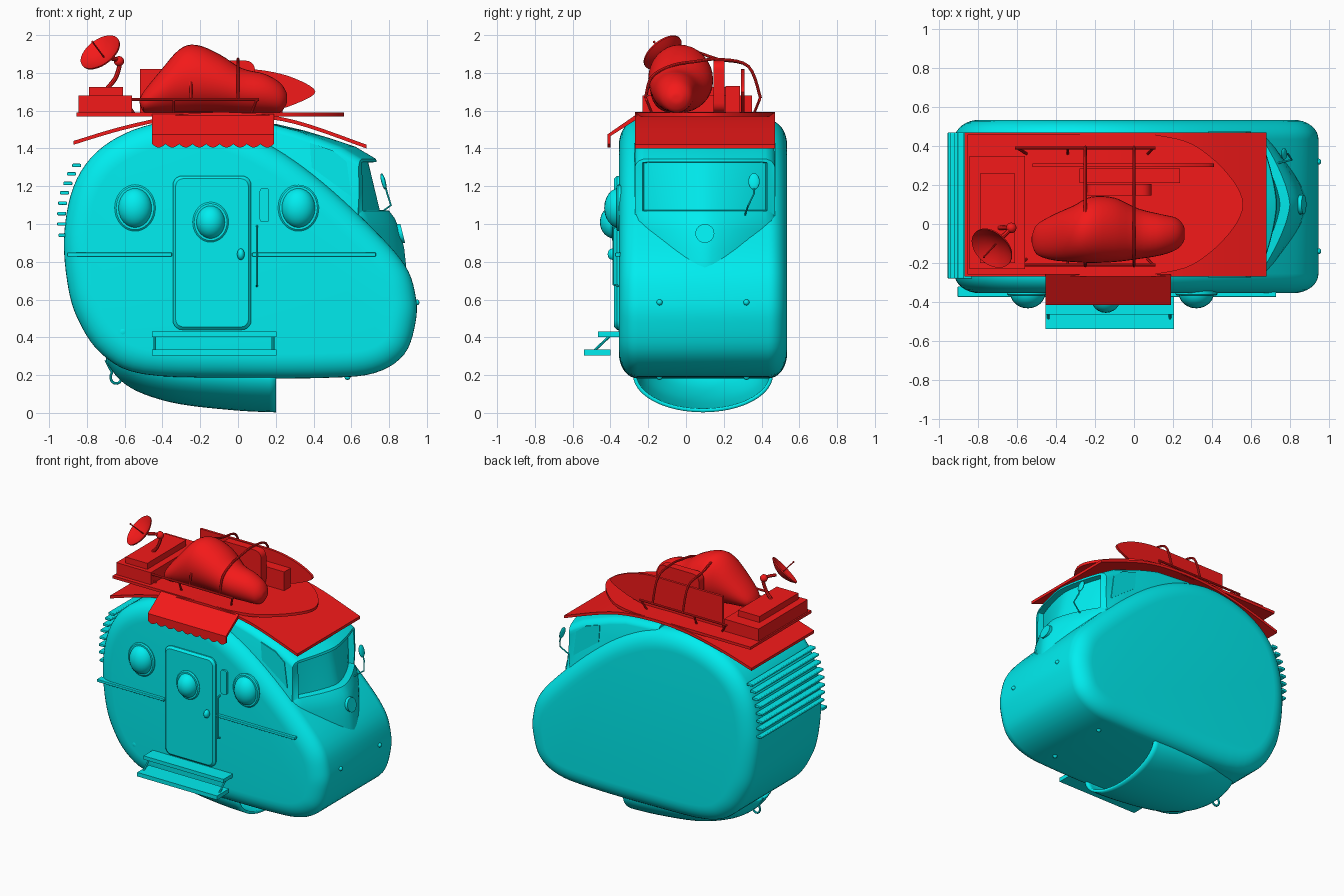
import bpy, bmesh, math
from mathutils import Vector

if "Cube" in bpy.data.objects:
    bpy.data.objects.remove(bpy.data.objects["Cube"])

def material(name, rgb):
    m = bpy.data.materials.new(name)
    m.diffuse_color = (*rgb, 1)
    m.use_nodes = True
    m.node_tree.nodes["Principled BSDF"].inputs["Base Color"].default_value = m.diffuse_color
    return m

CYAN = material("cyan_paint", (0.0, 0.85, 0.87))
RED = material("red_paint", (0.9, 0.01, 0.01))

def finish(ob, mat, bevel=0):
    bpy.ops.object.select_all(action='DESELECT')
    bpy.context.view_layer.objects.active = ob
    ob.select_set(True)
    ob.data.materials.append(mat)
    bpy.ops.object.shade_smooth_by_angle(angle=math.radians(35))
    if bevel:
        b = ob.modifiers.new("bevel", 'BEVEL')
        b.width, b.segments = bevel, 3
    return ob

def loft(name, rings, mat, caps=True, closed=True, bevel=0):
    bm = bmesh.new()
    rows = [[bm.verts.new(p) for p in r] for r in rings]
    n = len(rows[0])
    for a, b in zip(rows, rows[1:]):
        for i in range(n if closed else n - 1):
            j = (i + 1) % n
            bm.faces.new((a[i], a[j], b[j], b[i]))
    if caps:
        bm.faces.new(rows[0])
        bm.faces.new(rows[-1])
    bmesh.ops.recalc_face_normals(bm, faces=bm.faces)
    me = bpy.data.meshes.new(name)
    bm.to_mesh(me)
    bm.free()
    ob = bpy.data.objects.new(name, me)
    bpy.context.collection.objects.link(ob)
    return finish(ob, mat, bevel)

def box(name, x, y, z, mat, bevel=0):
    rings = [[(x[0], y[0], h), (x[1], y[0], h), (x[1], y[1], h), (x[0], y[1], h)] for h in z]
    return loft(name, rings, mat, bevel=bevel)

def plate(name, outline, y0, y1, mat):  # x-z outline extruded along y
    return loft(name, [[(x, y, z) for x, z in outline] for y in (y0, y1)], mat)

def tube(name, pts, r, mat):
    cu = bpy.data.curves.new(name, 'CURVE')
    cu.dimensions, cu.bevel_depth, cu.bevel_resolution, cu.use_fill_caps = '3D', r, 2, True
    sp = cu.splines.new('POLY')
    sp.points.add(len(pts) - 1)
    for p, c in zip(sp.points, pts):
        p.co = (*c, 1)
    tmp = bpy.data.objects.new(name + "_path", cu)
    me = bpy.data.meshes.new_from_object(tmp)
    bpy.data.objects.remove(tmp)
    ob = bpy.data.objects.new(name, me)
    bpy.context.collection.objects.link(ob)
    return finish(ob, mat)

def spline(pts, steps, closed=True):
    pts = [Vector(p) for p in pts]
    n, out = len(pts), []
    get = (lambda i: pts[i % n]) if closed else (lambda i: pts[max(0, min(n - 1, i))])
    for i in range(n if closed else n - 1):
        a, b, c, d = (get(i + k) for k in (-1, 0, 1, 2))
        for s in range(steps):
            t = s / steps
            out.append(0.5 * (2*b + (c - a)*t + (2*a - 5*b + 4*c - d)*t*t + (3*b - a - 3*c + d)*t**3))
    return out if closed else out + [pts[-1]]

def ball(name, c, r, mat, seg=24):
    bpy.ops.mesh.primitive_uv_sphere_add(segments=seg, ring_count=seg // 2, radius=1, location=c)
    ob = bpy.context.object
    ob.name, ob.scale = name, r
    return finish(ob, mat)

def rounded(x0, x1, z0, z1, r):
    return [(cx + r*math.cos(math.radians(q + k*18)), cz + r*math.sin(math.radians(q + k*18)))
            for cx, cz, q in ((x1-r, z1-r, 0), (x0+r, z1-r, 90), (x0+r, z0+r, 180), (x1-r, z0+r, 270))
            for k in range(6)]

# Egg shaped main shell with rounded side edges
prof = spline([(-.92, .95), (-.905, .7), (-.85, .5), (-.72, .31), (-.5, .205), (0, .185), (.45, .185),
               (.72, .21), (.88, .31), (.94, .48), (.94, .62), (.885, .78), (.72, .97), (.45, 1.22),
               (.2, 1.4), (-.05, 1.515), (-.3, 1.55), (-.55, 1.5), (-.75, 1.38), (-.87, 1.2)], 5)
normals = []
for i, p in enumerate(prof):
    t = (prof[(i + 1) % len(prof)] - prof[i - 1]).normalized()
    normals.append(Vector((-t.y, t.x)))
rings = []
for side in (-1, 1):
    for k in range(9):
        a = math.radians(k * 11.25 if side < 0 else 90 - k * 11.25)
        y = .09 + side * (.345 + .1 * math.cos(a))
        rings.append([(p.x + .13*(1 - math.sin(a))*q.x, y, p.y + .13*(1 - math.sin(a))*q.y)
                      for p, q in zip(prof, normals)])
loft("body_shell", rings, CYAN)

# Cab with wrapped nose and recessed windscreen (x, z, recess)
cab = [(-.1, 1.55, 0), (.2, 1.53, 0), (.35, 1.495, 0), (.5, 1.45, 0), (.62, 1.41, 0), (.73, 1.345, 0),
       (.735, 1.328, 0), (.735, 1.325, .045), (.77, 1.2, .05), (.795, 1.075, .045), (.8, 1.07, 0),
       (.83, 1.03, 0), (.855, .97, 0), (.88, .87, 0), (.893, .75, 0), (.8, .68, 0), (.3, .9, 0), (-.1, 1.2, 0)]
us = [-1, -.985, -.95, -.89, -.87] + [i / 10 for i in range(-8, 9)] + [.87, .89, .95, .985, 1]
rings = []
for u in us:
    ring = []
    for x, z, rec in cab:
        bend = .22 - .13 * max(0, min(1, (z - .85) / .5))
        bend *= max(0, min(1, x / .6)) * abs(u)**1.5
        ring.append((x - bend - (rec if abs(u) < .88 else 0), .1 + .37*u, z - .04*abs(u)**24))
    rings.append(ring)
loft("cab", rings, CYAN)
for y in (-.27, .47):
    plate("cab_side_window", [(.38, 1.43), (.39, 1.3), (.6, 1.145), (.575, 1.33), (.5, 1.39)], y - .005, y + .005, CYAN)
badge = [(.05*math.cos(k*math.pi/12), .05*math.sin(k*math.pi/12)) for k in range(24)]
loft("nose_disc", [[(x - .25*v, .1 + u, .95 + v) for u, v in badge] for x in (.83, .872)], CYAN)

# Scoop under the floor, open towards the front
rings = []
for x, zt, zb, w in spline([(-.7, .34, .27, .13), (-.62, .31, .17, .24), (-.5, .27, .1, .3),
                            (-.3, .23, .045, .35), (0, .21, .012, .37), (.2, .2, .003, .37)], 4, False):
    rings.append([(x, .09 + w*math.cos(a), zt - (zt - zb)*math.sin(a)) for a in [k*math.pi/24 for k in range(25)]])
scoop = loft("belly_scoop", rings, CYAN, caps=False, closed=False)
s = scoop.modifiers.new("thickness", 'SOLIDIFY')
s.thickness, s.offset = .02, 1 if scoop.data.polygons[60].normal.z > 0 else -1
s.offset = -1 if scoop.data.polygons[len(scoop.data.polygons)//2 + 12].normal.z < 0 else 1

# Door, portholes, trims and handles
door = rounded(-.345, .07, .44, 1.255, .05)
inner = rounded(-.33, .055, .455, 1.24, .04)
loft("door", [[(x, y, z) for x, z in o] for o, y in ((door, -.33), (door, -.365), (inner, -.38))], CYAN)
for x, z, rx, rz, y in ((-.545, 1.085, .09, .105, -.355), (.32, 1.085, .09, .105, -.355), (-.145, 1.01, .077, .088, -.378)):
    ball("porthole_dome", (x, y, z), (rx, .078, rz), CYAN)
    ring = [(math.cos(k*math.pi/18), math.sin(k*math.pi/18)) for k in range(36)]
    loft("porthole_rim", [[(x + (rx + d)*c, yy, z + (rz + d)*q) for c, q in ring]
                          for d, yy in ((.018, y + .01), (.018, y - .006), (.01, y - .013))], CYAN)
for x in ((-.905, -.35), (.075, .73)):
    box("side_trim", x, (-.375, -.32), (.828, .848), CYAN, .004)
ball("door_knob", (.015, -.39, .84), (.02, .025, .03), CYAN, 16)
tube("door_rail", [(.1, -.35, .67), (.1, -.385, .68), (.1, -.385, .98), (.1, -.35, .99)], .006, CYAN)
plate("wall_lamp", rounded(.115, .165, 1.01, 1.19, .015), -.37, -.34, CYAN)
ball("side_lamp", (-.61, -.345, .43), (.028, .012, .028), CYAN, 16)

# Folding steps
box("upper_step", (-.455, .205), (-.465, -.34), (.403, .43), CYAN)
box("lower_step", (-.455, .205), (-.54, -.4), (.305, .335), CYAN)
for x in (-.44, .185):
    tube("step_strut", [(x, -.4, .41), (x, -.485, .33)], .007, CYAN)

# Rear louvres, tow eye, mirror and studs
for x, z in ((-.938, .94), (-.945, 1), (-.945, 1.055), (-.94, 1.11), (-.93, 1.165), (-.912, 1.215), (-.893, 1.265), (-.866, 1.31)):
    box("rear_louvre", (x - .012, x + .035), (-.28, .47), (z - .009, z + .009), CYAN, .005)
tube("tow_eye", [(-.7, .09, .28)] + [(-.645 + .03*math.cos(a), .09, .19 + .035*math.sin(a))
     for a in [2.4 + k*.5 for k in range(12)]] + [(-.58, .09, .22)], .007, CYAN)
mirror = ball("mirror", (.77, .36, 1.225), (.012, .03, .045), CYAN, 20)
mirror.rotation_euler = (0, -.25, 0)
tube("mirror_arm", [(.73, .31, 1.04), (.81, .33, 1.1), (.79, .36, 1.16), (.775, .36, 1.22)], .005, CYAN)
for y in (-.14, .32):
    ball("nose_stud", (.945, y, .585), (.016, .016, .016), CYAN, 12)
    ball("floor_stud", (.58, y, .19), (.016, .016, .016), CYAN, 12)

# Red roof sheet, deck board and awning
arch = spline([(-.87, 1.42), (-.6, 1.5), (-.3, 1.56), (0, 1.57), (.3, 1.53), (.68, 1.4)], 5, False)
plate("roof_sheet", [(p.x, p.y) for p in arch] + [(p.x, p.y + .02) for p in reversed(arch)], -.27, .47, RED)
nose = spline([(.1, -.26), (.3, -.21), (.48, -.06), (.56, .1), (.48, .26), (.3, .41), (.1, .46)], 5, False)
deck = [(-.855, -.26)] + [tuple(p) for p in nose] + [(-.855, .46)]
loft("roof_deck", [[(x, y, z) for x, y in deck] for z in (1.57, 1.59)], RED)
N = 72
rows = []
for i in range(N + 1):
    x = -.455 + .645*i/N
    drop = 1.405 + .018*(1 - abs(math.sin(math.pi*9*i/N)))
    rows.append([(x, -.26, 1.582), (x, -.415, 1.475), (x, -.415, drop), (x, -.4, drop), (x, -.4, 1.465), (x, -.26, 1.555)])
loft("awning", rows, RED)

# Dish on stacked boxes
box("dish_box_lower", (-.845, -.56), (-.23, .35), (1.585, 1.68), RED)
box("dish_box_middle", (-.79, -.61), (-.2, .26), (1.68, 1.725), RED)
arm = spline([(-.69, -.02, 1.72), (-.645, -.02, 1.78), (-.63, -.02, 1.86), (-.69, -.08, 1.88)], 5, False)
tube("dish_arm", arm, .012, RED)
ball("dish_joint", (-.63, -.02, 1.862), (.027, .027, .027), RED, 16)
radii = [.005, .03, .06, .09, .118]
rings = [[(r*math.cos(k*math.pi/20), r*math.sin(k*math.pi/20), 3*r*r + h) for k in range(40)]
         for h, rr in ((-.008, radii), (0, radii[::-1])) for r in rr]
axis = Vector((-.5, -.55, .67)).normalized()
centre = Vector((-.73, -.125, 1.91)) - axis*.04
dish = loft("dish", rings, RED)
dish.location, dish.rotation_euler = centre, axis.to_track_quat('Z', 'Y').to_euler()
tube("dish_feed", [centre, centre + axis*.12], .004, RED)
ball("dish_feed_tip", centre + axis*.12, (.007, .007, .007), RED, 10)

# Lumpy bag: x, y centre, y half width, top z
rings = []
for x, yc, w, top in spline([(-.525, -.08, .015, 1.65), (-.5, -.08, .075, 1.7), (-.42, -.07, .115, 1.8),
                             (-.31, -.05, .145, 1.925), (-.22, -.03, .17, 1.948), (-.1, -.03, .165, 1.9),
                             (.02, -.05, .13, 1.825), (.14, -.055, .105, 1.795), (.22, -.05, .08, 1.75),
                             (.255, -.05, .04, 1.7), (.26, -.05, .008, 1.67)], 4, False):
    mid = 1.675
    low = 1.675 - min(.085, w*1.1)
    rings.append([(x, yc + w*math.cos(a), (top + low)/2 + (top - low)/2*math.sin(a)) for a in [k*math.pi/16 for k in range(32)]])
loft("bag", rings, RED)

# Upright board, suitcase and boxes
tip = spline([(-.05, 1.82), (.12, 1.815), (.29, 1.775), (.41, 1.7), (.29, 1.63), (.15, 1.59)], 5, False)
plate("upright_board", [(-.52, 1.59), (-.52, 1.82)] + [tuple(p) for p in tip], .292, .31, RED)
plate("suitcase", rounded(-.25, .09, 1.59, 1.865, .05), .145, .205, RED)
box("long_box", (-.28, .235), (.21, .285), (1.59, 1.73), RED)

# Rack rails and straps
for y, d in ((-.21, .03), (.39, -.03)):
    tube("rack_rail", [(-.61, y, 1.66), (.11, y, 1.66)], .008, RED)
    for x0, x1 in ((-.6, -.55), (.1, .07), (-.34, -.34)):
        tube("rack_leg", [(x0, y, 1.66), (x1, y + d, 1.585)], .007, RED)
for x, lift in ((-.25, .085), (0, 0)):
    tube("strap", spline([(x, -.215, 1.665), (x, -.18, 1.78), (x, -.07, 1.84 + lift), (x, .05, 1.86 + lift*.6),
                          (x, .17, 1.872), (x, .33, 1.835), (x, .395, 1.665)], 5, False), .008, RED)
